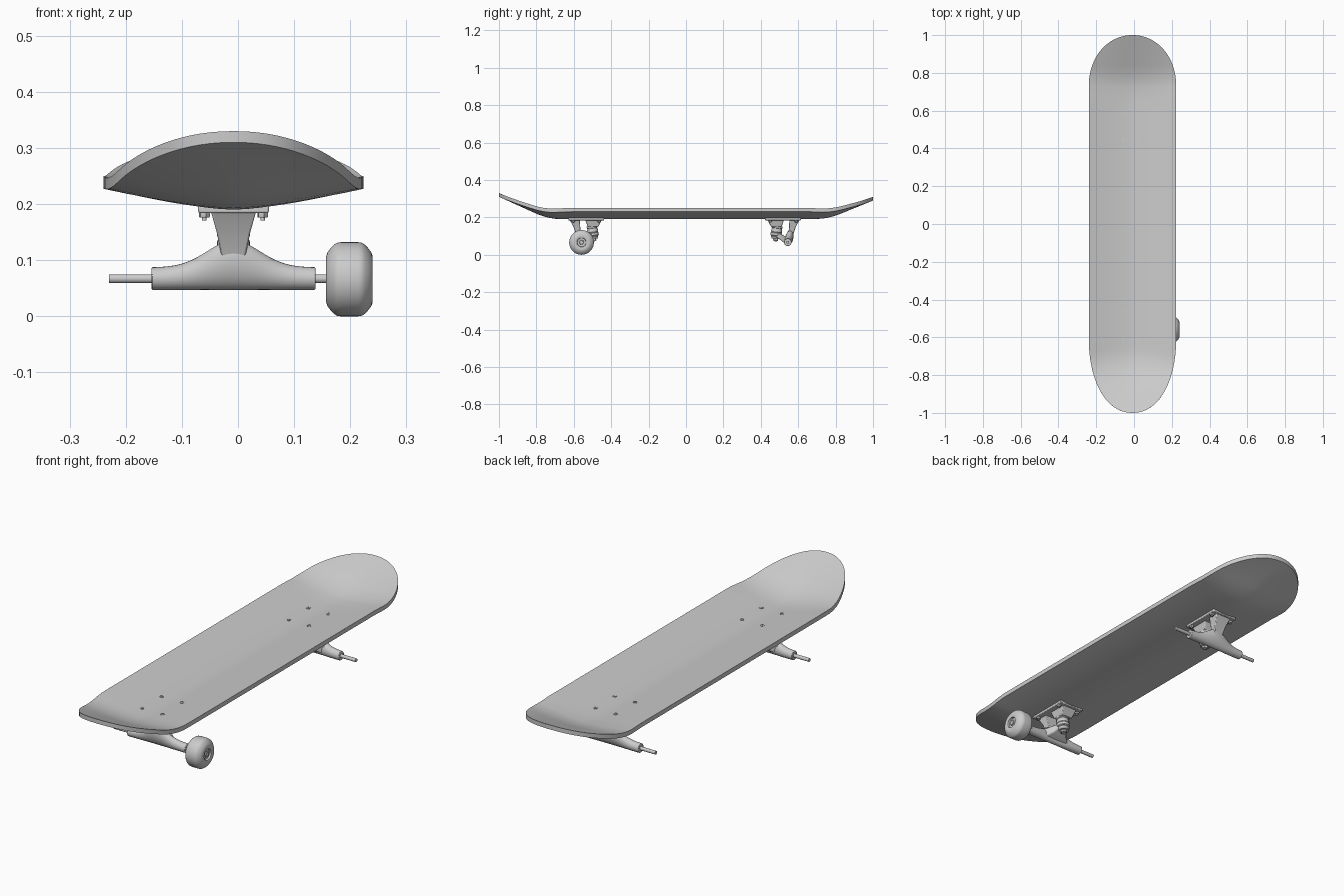
import bpy, bmesh, math
from mathutils import Vector

if "Cube" in bpy.data.objects:
    bpy.data.objects.remove(bpy.data.objects["Cube"])

CX = -0.008          # centre line of the board
AXLE_Z = 0.066
HALF_W = 0.2315


def finish(bm, name, bevel=0.0, angle=35):
    bmesh.ops.remove_doubles(bm, verts=bm.verts, dist=1e-5)
    bmesh.ops.recalc_face_normals(bm, faces=bm.faces)
    me = bpy.data.meshes.new(name)
    bm.to_mesh(me)
    bm.free()
    me.shade_smooth()
    me.set_sharp_from_angle(angle=math.radians(angle))
    ob = bpy.data.objects.new(name, me)
    bpy.context.collection.objects.link(ob)
    if bevel:
        m = ob.modifiers.new("bevel", 'BEVEL')
        m.width, m.segments, m.limit_method = bevel, 2, 'ANGLE'
        m.angle_limit = math.radians(40)
    return ob


def loft(name, rings, bevel=0.0, angle=35):
    """Skin a list of equal-length closed rings and cap both ends."""
    bm = bmesh.new()
    vs = [[bm.verts.new(p) for p in r] for r in rings]
    n = len(rings[0])
    for a, b in zip(vs, vs[1:]):
        for i in range(n):
            j = (i + 1) % n
            bm.faces.new((a[i], a[j], b[j], b[i]))
    bm.faces.new(vs[0])
    bm.faces.new(vs[-1])
    return finish(bm, name, bevel, angle)


def lathe(name, profile, origin, axis, n=32):
    """Spin (radius, height) points about an axis."""
    o, ax = Vector(origin), Vector(axis).normalized()
    u = ax.orthogonal().normalized()
    w = ax.cross(u)
    rings = []
    for r, h in profile:
        r = max(r, 0.0005)
        rings.append([o + ax * h + (u * math.cos(t) + w * math.sin(t)) * r
                      for t in (2 * math.pi * i / n for i in range(n))])
    return loft(name, rings)


# Deck surface: concave across, kicked up at both ends
def deck_z(x, y):
    start, rise, b = (0.66, 0.12, 0.15) if y < 0 else (0.68, 0.10, 0.15)
    d = max(abs(y) - start, 0)
    h = d * d / (2 * b) if d < b else d - b / 2
    end = 1 - start - b / 2
    fade = 1 - d / (1 - start)
    return 0.21 + rise * h / end + 0.04 * fade * abs(x / HALF_W) ** 1.5


def build_deck():
    steps = 20
    rows = []
    for i in range(steps + 1):
        t = math.pi / 2 * (1 - i / steps)
        rows.append((-0.60 - 0.40 * math.sin(t) ** 0.93, HALF_W * max(math.cos(t), 0) ** 0.93))
    rows += [(-0.60 + 1.33 * i / 20, HALF_W) for i in range(1, 20)]
    for i in range(steps + 1):
        t = math.pi / 2 * i / steps
        rows.append((0.73 + 0.27 * math.sin(t) ** 0.97, HALF_W * max(math.cos(t), 0) ** 0.97))
    bm = bmesh.new()
    cols = 20
    grid = [[bm.verts.new((CX + w * (2 * j / cols - 1), y, deck_z(w * (2 * j / cols - 1), y)))
             for j in range(cols + 1)] for y, w in rows]
    for a, b in zip(grid, grid[1:]):
        for j in range(cols):
            bm.faces.new((a[j], a[j + 1], b[j + 1], b[j]))
    bmesh.ops.remove_doubles(bm, verts=bm.verts, dist=1e-5)
    ext = bmesh.ops.extrude_face_region(bm, geom=bm.faces[:], use_keep_orig=True)
    bmesh.ops.translate(bm, vec=(0, 0, -0.02),
                        verts=[g for g in ext["geom"] if isinstance(g, bmesh.types.BMVert)])
    finish(bm, "deck", 0.004)


def build_truck(label, yc, s):
    """v is the distance from the truck centre towards the board middle."""
    def P(x, v, z):
        return Vector((CX + x, yc + s * v, z))

    def block(part, secs, bevel=0.003):
        # sections: z, half width, v start, v end
        loft(f"{label}_{part}", [[P(-w, a, z), P(w, a, z), P(w, b, z), P(-w, b, z)]
                                 for z, w, a, b in secs], bevel)

    # Base plate with pivot leg and kingpin boss
    block("base_plate", [(0.197, 0.063, -0.096, 0.096), (0.184, 0.063, -0.096, 0.096)])
    block("pivot_leg", [(0.186, 0.040, -0.088, -0.034), (0.15, 0.030, -0.068, -0.032),
                        (0.105, 0.021, -0.053, -0.028)])
    block("kingpin_boss", [(0.186, 0.038, -0.005, 0.084), (0.150, 0.028, 0.008, 0.064)])

    # Hanger body, swelling towards the pivot at the centre
    rings = []
    for i in range(41):
        x = -0.146 + 0.292 * i / 40
        k = math.exp(-(x / 0.066) ** 2)
        top = 0.087 + 0.048 * k
        ring = []
        for j in range(24):
            t = 2 * math.pi * j / 24
            up = (1 + math.sin(t)) / 2
            z = 0.047 + (top - 0.047) * up
            half = 0.020 + 0.004 * k * (1 - up)
            ring.append(P(x, -0.025 - 0.016 * k * up + half * math.cos(t), z))
        rings.append(ring)
    loft(f"{label}_hanger", rings, 0.002)

    # Yoke joining hanger to kingpin ring
    loft(f"{label}_yoke", [[P(-w, v, a), P(w, v, a), P(w, v, b), P(-w, v, b)]
                           for v, w, a, b in ((-0.025, 0.085, 0.055, 0.092),
                                              (-0.005, 0.055, 0.064, 0.102),
                                              (0.015, 0.034, 0.080, 0.114),
                                              (0.040, 0.024, 0.097, 0.116))], 0.004)

    # Kingpin stack: washers, bushings, ring and nut along a tilted axis
    o = P(0, 0.031, 0.155)
    axis = P(0, 0.041, 0.075) - o
    for part, prof in (
        ("upper_bushing", [(0.029, 0.0), (0.029, 0.012), (0.026, 0.014), (0.029, 0.022),
                           (0.029, 0.034), (0.026, 0.038)]),
        ("kingpin_ring", [(0.026, 0.036), (0.030, 0.039), (0.030, 0.052), (0.026, 0.055)]),
        ("lower_bushing", [(0.025, 0.054), (0.026, 0.058), (0.021, 0.067)]),
        ("kingpin_washer", [(0.023, 0.066), (0.023, 0.070)]),
        ("kingpin", [(0.008, 0.0), (0.008, 0.084)]),
    ):
        lathe(f"{label}_{part}", prof, o, axis)
    lathe(f"{label}_kingpin_nut", [(0.014, 0.069), (0.014, 0.079), (0.012, 0.081)], o, axis, 6)

    # Axle
    lathe(f"{label}_axle", [(0.008, -0.222), (0.008, 0.222)],
          P(0, -0.025, AXLE_Z + 0.001), (1, 0, 0), 20)

    # Mounting bolts and nuts
    for x in (-0.052, 0.052):
        for v in (-0.07, 0.07):
            p = P(x, v, 0)
            lathe(f"{label}_bolt", [(0.004, 0.171), (0.004, 0.205), (0.009, 0.212), (0.009, 0.2165),
                                    (0.004, 0.2165), (0.004, 0.215)], p, (0, 0, 1), 16)
            lathe(f"{label}_bolt_nut", [(0.009, 0.176), (0.010, 0.178), (0.010, 0.185)],
                  p, (0, 0, 1), 6)
    return P(0, -0.025, AXLE_Z)


build_deck()
front = build_truck("front", -0.5335, 1)
build_truck("rear", 0.519, -1)

# Single front wheel with recessed hub, bearing and axle nut
hub = (0.1985, front.y, AXLE_Z)
face = [(0.023, 0.032), (0.025, 0.040), (0.030, 0.0415), (0.041, 0.0415), (0.048, 0.039),
        (0.056, 0.033), (0.062, 0.027), (0.065, 0.022), (0.066, 0.016)]
profile = [(0, -0.032)] + [(r, -h) for r, h in face] + face[::-1] + [(0, 0.032)]
lathe("front_wheel", profile, hub, (1, 0, 0), 56)
for side in (-1, 1):
    lathe("wheel_bearing", [(0.012, 0.030), (0.012, 0.034), (0.014, 0.035), (0.020, 0.035),
                            (0.020, 0.030)], hub, (side, 0, 0), 32)
lathe("axle_nut", [(0.013, 0.031), (0.013, 0.037), (0.011, 0.039)], hub, (1, 0, 0), 6)
